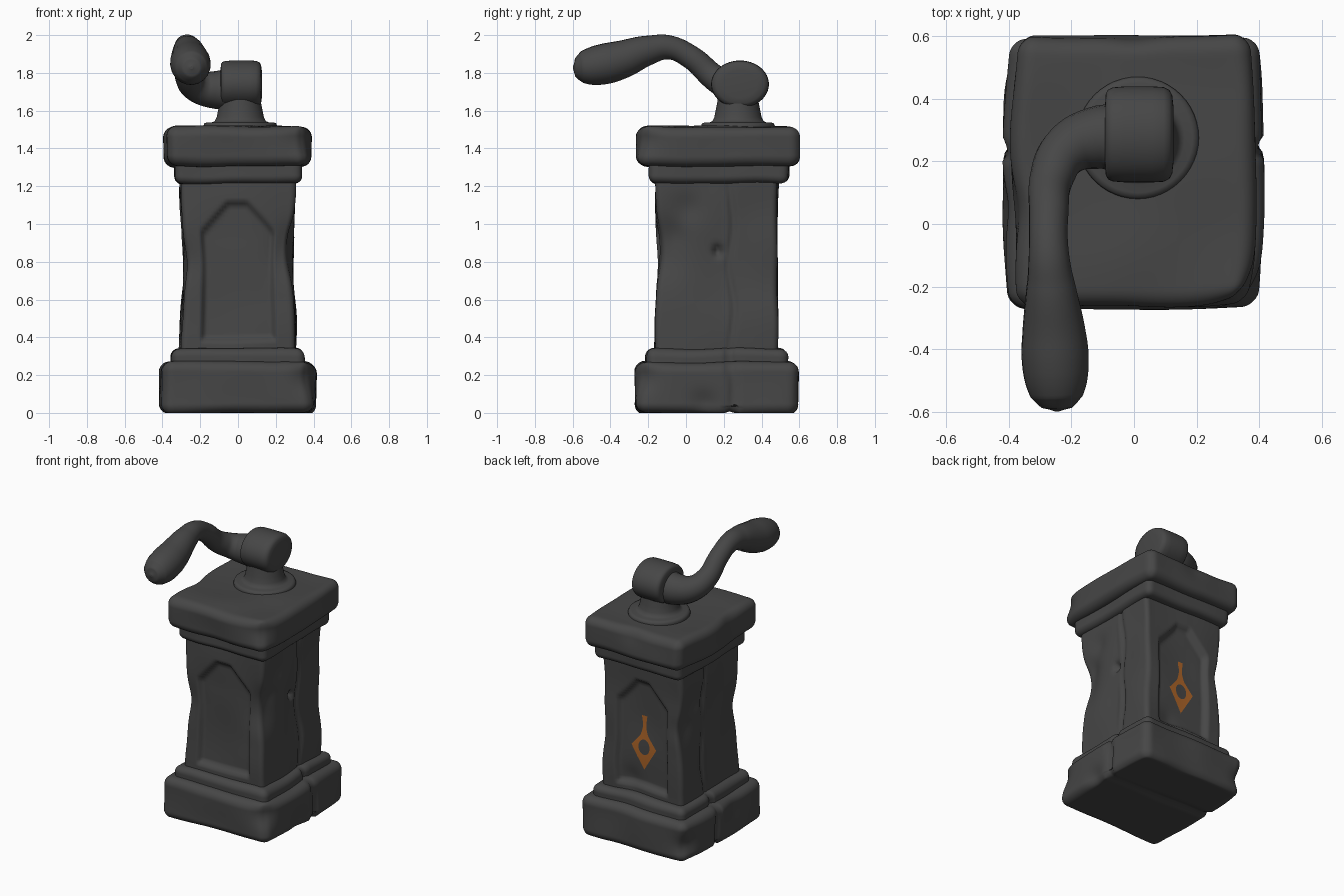
import bpy, bmesh, math
from mathutils import Vector, noise
from mathutils.bvhtree import BVHTree

if "Cube" in bpy.data.objects:
    bpy.data.objects.remove(bpy.data.objects["Cube"])


def material(name, rgb):
    m = bpy.data.materials.new(name)
    m.diffuse_color = (*rgb, 1)
    m.use_nodes = True
    m.node_tree.nodes["Principled BSDF"].inputs["Base Color"].default_value = m.diffuse_color
    return m


STONE = material("dark grey stone", (0.062, 0.062, 0.062))
ORANGE = material("orange paint", (0.42, 0.13, 0.022))


def finish(name, bm, mat):
    bmesh.ops.recalc_face_normals(bm, faces=bm.faces)
    me = bpy.data.meshes.new(name)
    bm.to_mesh(me)
    bm.free()
    me.materials.append(mat)
    for p in me.polygons:
        p.use_smooth = True
    ob = bpy.data.objects.new(name, me)
    bpy.context.collection.objects.link(ob)
    return ob


def smooth(t):
    t = max(0.0, min(1.0, t))
    return t * t * (3 - 2 * t)


# Rounded, slightly worn stone block; detail() carves the surface, dents are chips
def block(name, lo, hi, r, cuts=40, bulge=0.0, amp=0.012, detail=None, dents=()):
    lo, hi = Vector(lo), Vector(hi)
    c, h = (lo + hi) / 2, (hi - lo) / 2
    bm = bmesh.new()
    bmesh.ops.create_cube(bm, size=2)
    bmesh.ops.subdivide_edges(bm, edges=bm.edges[:], cuts=cuts, use_grid_fill=True)
    for v in bm.verts:
        u = Vector([0.5 * t + 0.5 * math.sin(math.pi / 2 * t) for t in v.co])
        p = c + u * h
        inner = Vector([max(lo[i] + r, min(hi[i] - r, p[i])) for i in range(3)])
        p = inner + (p - inner).normalized() * r
        p.x *= 1 - bulge * u.y * u.y
        if detail:
            detail(p)
        for pos, rad, depth in dents:
            w = math.exp(-(p - Vector(pos)).length_squared / rad ** 2)
            p.x -= (p.x - c.x) / h.x * depth * w
            p.y -= (p.y - c.y) / h.y * depth * w
        p += noise.noise_vector(p * 3.5 + Vector((7.3, 1.1, 4.2))) * amp
        p.z = max(0.0, p.z)
        v.co = p
    return finish(name, bm, STONE)


# Vertical crack that splits the stone on the left and right sides
def crack(p, depth=0.028):
    g = math.exp(-((p.y - 0.24 - 0.012 * math.sin(p.z * 14)) / 0.017) ** 2)
    if abs(p.x) > 0.22:
        p.x -= math.copysign(depth * g, p.x)
    return g


def base_detail(p):
    g = crack(p)
    if p.z < 0.04:
        p.z += 0.025 * g


# Waist, crack and the arched sunken panels on front and back
def shaft_detail(p):
    p.x *= 1.02 - 0.055 * math.sin(math.pi * smooth((p.z - 0.33) / 0.87))
    crack(p, 0.014)
    if p.y < 0.2 and abs(p.x) > 0.2:
        p.x *= 0.985
    if p.y < -0.1 or p.y > 0.44:
        ax = abs(p.x)
        d = min(0.205 - ax, p.z - 0.37, 1.125 - p.z,
                ((0.205 - ax) * 0.16 + (0.96 - p.z) * 0.145) / 0.216 + 0.0)
        p.y += math.copysign(0.032 * smooth(d / 0.035), 0.17 - p.y)


block("base", (-0.415, -0.27, -0.005), (0.415, 0.595, 0.27), 0.055, bulge=0.04,
      detail=base_detail,
      dents=[((0.41, -0.27, 0.2), 0.1, 0.04), ((0.41, 0.1, 0.05), 0.07, 0.025),
             ((-0.41, 0.05, 0.2), 0.1, 0.02), ((-0.41, 0.58, 0.1), 0.09, 0.03)])
block("base_step", (-0.352, -0.21, 0.1), (0.352, 0.54, 0.34), 0.045, detail=crack)
shaft = block("shaft", (-0.302, -0.16, 0.28), (0.302, 0.485, 1.26), 0.03, cuts=56,
              amp=0.014, detail=shaft_detail,
              dents=[((0.285, 0.17, 0.86), 0.024, 0.05), ((0.3, -0.15, 0.85), 0.13, 0.03),
                     ((0.3, 0.0, 1.08), 0.08, 0.02), ((0.3, -0.08, 0.95), 0.08, 0.02),
                     ((-0.3, -0.14, 0.8), 0.12, 0.025), ((-0.3, 0.35, 1.0), 0.1, 0.025),
                     ((-0.3, 0.42, 0.85), 0.09, 0.02), ((0.1, 0.48, 0.42), 0.06, 0.012)])
block("collar", (-0.335, -0.195, 1.215), (0.335, 0.54, 1.38), 0.04, cuts=32)
block("cap", (-0.39, -0.262, 1.305), (0.39, 0.598, 1.515), 0.055, bulge=0.055,
      dents=[((0.38, -0.26, 1.45), 0.1, 0.03), ((-0.39, 0.05, 1.5), 0.1, 0.02),
             ((0.0, 0.6, 1.5), 0.09, 0.015)])


# Turned shape: (radius, height) profile spun around z
def lathe(name, profile, place, n=48):
    bm = bmesh.new()
    vs = [bm.verts.new((r, 0, z)) for r, z in profile]
    es = [bm.edges.new(e) for e in zip(vs, vs[1:])]
    bmesh.ops.spin(bm, geom=vs + es, cent=(0, 0, 0), axis=(0, 0, 1),
                   angle=math.tau, steps=n)
    bmesh.ops.remove_doubles(bm, verts=bm.verts, dist=0.0005)
    for v in bm.verts:
        v.co = place(v.co)
    return finish(name, bm, STONE)


lathe("crank_socket",
      [(0.195, 1.49), (0.195, 1.52), (0.19, 1.533), (0.175, 1.538), (0.15, 1.538),
       (0.135, 1.545), (0.125, 1.565), (0.118, 1.6), (0.108, 1.65), (0.1, 1.72)],
      lambda p: Vector((p.x + 0.012, p.y + 0.275, p.z)))
lathe("crank_hub",
      [(0, -0.092), (0.1, -0.092), (0.13, -0.09), (0.143, -0.083), (0.15, -0.068),
       (0.153, -0.03), (0.153, 0.06), (0.151, 0.095), (0.142, 0.113), (0.125, 0.122),
       (0.09, 0.126), (0, 0.126)],
      lambda p: Vector((p.z, p.y + 0.286, 1.74 + p.x * 0.82)))

# Crank arm and swollen handle: x, y, z, radius along the path
PATH = [(-0.04, 0.275, 1.715, 0.105), (-0.12, 0.275, 1.71, 0.1),
        (-0.215, 0.235, 1.725, 0.082), (-0.262, 0.15, 1.775, 0.07),
        (-0.272, 0.03, 1.88, 0.063), (-0.272, -0.09, 1.935, 0.064),
        (-0.265, -0.2, 1.92, 0.079), (-0.255, -0.35, 1.868, 0.102),
        (-0.25, -0.47, 1.84, 0.105), (-0.247, -0.55, 1.83, 0.084),
        (-0.246, -0.587, 1.828, 0.048), (-0.246, -0.598, 1.828, 0.008)]
cu = bpy.data.curves.new("crank_handle", 'CURVE')
cu.dimensions = '3D'
cu.bevel_depth = 1.0
cu.bevel_resolution = 8
cu.resolution_u = 8
cu.use_fill_caps = True
sp = cu.splines.new('BEZIER')
sp.radius_interpolation = 'CARDINAL'
sp.bezier_points.add(len(PATH) - 1)
for b, (x, y, z, r) in zip(sp.bezier_points, PATH):
    b.co, b.radius = (x, y, z), r
    b.handle_left_type = b.handle_right_type = 'AUTO'
cu.materials.append(STONE)
handle = bpy.data.objects.new("crank_handle", cu)
bpy.context.collection.objects.link(handle)
bpy.ops.object.select_all(action='DESELECT')
handle.select_set(True)
bpy.context.view_layer.objects.active = handle
bpy.ops.object.convert(target='MESH')
for p in bpy.context.object.data.polygons:
    p.use_smooth = True

# Painted mark on the back panel, laid onto the carved surface
tree = BVHTree.FromPolygons([v.co for v in shaft.data.vertices],
                            [p.vertices[:] for p in shaft.data.polygons])


def painted_grid(name, rows, closed):
    bm = bmesh.new()
    grid = []
    for row in rows:
        line = []
        for x, z in row:
            hit = tree.ray_cast(Vector((x, 1, z)), Vector((0, -1, 0)))[0]
            line.append(bm.verts.new((x, hit.y + 0.005, z)))
        grid.append(line)
    pairs = list(zip(grid, grid[1:])) + ([(grid[-1], grid[0])] if closed else [])
    for a, b in pairs:
        for i in range(len(a) - 1):
            bm.faces.new((a[i], a[i + 1], b[i + 1], b[i]))
    bmesh.ops.recalc_face_normals(bm, faces=bm.faces)
    if sum(f.normal.y for f in bm.faces) < 0:
        bmesh.ops.reverse_faces(bm, faces=bm.faces)
    me = bpy.data.meshes.new(name)
    bm.to_mesh(me)
    bm.free()
    me.materials.append(ORANGE)
    bpy.context.collection.objects.link(bpy.data.objects.new(name, me))


ring = []
for i in range(32):
    a = math.tau * i / 32
    ca, sa = math.cos(a), math.sin(a)
    k = 1 / (abs(ca) / 0.094 + abs(sa) / (0.115 if sa > 0 else 0.155))
    ring.append([(ca * (0.042 + (k - 0.042) * t), 0.655 + sa * (0.052 + (k - 0.052) * t))
                 for t in (0, 0.33, 0.67, 1)])
painted_grid("mark_diamond", ring, True)
stem = [(0.72, 0.035), (0.76, 0.02), (0.79, 0.013), (0.82, 0.012), (0.845, 0.018), (0.87, 0.02)]
painted_grid("mark_stem", [[(-w, z), (0, z), (w, z)] for z, w in stem], False)
